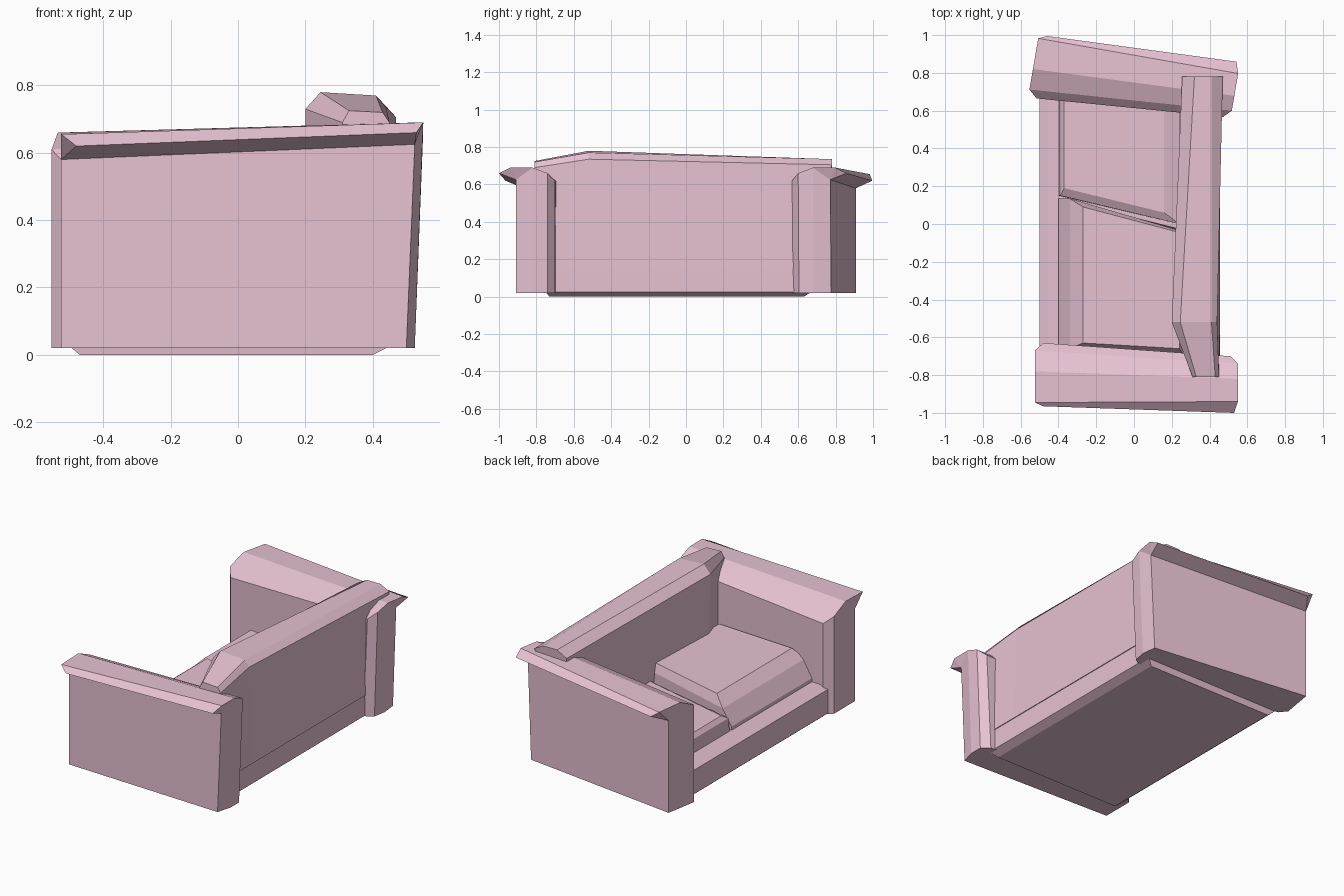
import bpy
from math import radians
from mathutils import Matrix

if "Cube" in bpy.data.objects:
    bpy.data.objects.remove(bpy.data.objects["Cube"])

pink = bpy.data.materials.new("pink_fabric")
pink.diffuse_color = (0.8, 0.54, 0.65, 1)
pink.use_nodes = True
pink.node_tree.nodes["Principled BSDF"].inputs["Base Color"].default_value = pink.diffuse_color


def loft(name, rings, caps=None, matrix=None, flat=True):
    """Skin equal-length rings of points; caps are face index lists within a ring."""
    n = len(rings[0])
    verts = [p for r in rings for p in r]
    caps = caps or [range(n)]
    faces = []
    for k in range(len(rings) - 1):
        a = k * n
        for i in range(n):
            j = (i + 1) % n
            faces.append((a + i, a + j, a + n + j, a + n + i))
    last = (len(rings) - 1) * n
    for c in caps:
        faces.append(tuple(c)[::-1])
        faces.append(tuple(last + i for i in c))
    me = bpy.data.meshes.new(name)
    me.from_pydata(verts, [], faces)
    if matrix:
        me.transform(matrix)
    import bmesh
    bm = bmesh.new()
    bm.from_mesh(me)
    bmesh.ops.recalc_face_normals(bm, faces=bm.faces)
    bm.to_mesh(me)
    bm.free()
    me.materials.append(pink)
    ob = bpy.data.objects.new(name, me)
    bpy.context.collection.objects.link(ob)
    return ob


# Arms: one section at the seat front, one at the back, with an outer lip
arm_front = [(-.525, -.87, .02), (-.525, -.87, .58), (-.48, -.965, .62),
             (-.525, -.945, .655), (-.525, -.78, .66), (-.525, -.67, .61),
             (-.48, -.63, .57), (-.48, -.63, .02), (-.525, -.67, .02),
             (-.525, -.78, .02)]
arm_back = [(.50, -.91, .02), (.525, -.91, .625), (.53, -1.0, .66),
            (.55, -.94, .69), (.55, -.82, .69), (.55, -.74, .66),
            (.51, -.70, .62), (.48, -.70, .02), (.525, -.74, .02),
            (.525, -.82, .02)]
arm_caps = [(0, 1, 4, 9), (1, 2, 3), (1, 3, 4), (9, 4, 5, 8), (8, 5, 6, 7)]
loft("near_arm", [arm_front, arm_back], arm_caps)
# The far arm is the same arm mirrored and knocked askew
askew = (Matrix.Translation((-.149, -.037, 0)) @ Matrix.Rotation(radians(-9.7), 4, 'Z')
         @ Matrix.Scale(-1, 4, (0, 1, 0)))
loft("far_arm", [arm_front, arm_back], arm_caps, askew)

# Base with bevelled foot and front rail
base = [(-.47, 0), (-.5, .025), (-.5, .17), (-.455, .195),
        (.45, .165), (.45, .025), (.4, 0)]
loft("base", [[(x, -.73 if z == 0 else -.75, z) for x, z in base],
              [(x, .63 if z == 0 else .67, z) for x, z in base]])

# Backrest: crooked beam-topped panel in three sections
back = [(-.81, [(.31, .15), (.31, .67), (.31, .69), (.33, .725),
                (.43, .72), (.45, .69), (.455, .15)]),
        (-.52, [(.22, .15), (.2, .69), (.2, .73), (.245, .78),
                (.41, .77), (.44, .735), (.455, .15)]),
        (.78, [(.26, .15), (.255, .67), (.255, .70), (.32, .735),
               (.41, .735), (.47, .705), (.455, .15)])]
loft("backrest", [[(x, y if z > .5 else min(y, .72), z) for x, z in sec]
                  for y, sec in back])


# Seat cushions: footprint, shoulder and smaller top
def cushion(name, *layers):
    loft(name, [[(x, y, z) for x, y in pts] for z, pts in layers])


cushion("near_cushion",
        (.17, [(-.4, -.66), (-.4, .135), (.26, -.03), (.26, -.69)]),
        (.215, [(-.4, -.66), (-.4, .135), (.26, -.03), (.26, -.69)]),
        (.31, [(-.34, -.66), (-.34, .135), (.26, -.04), (.26, -.69)]),
        (.365, [(-.27, -.63), (-.27, .09), (.24, -.045), (.24, -.66)]))
cushion("far_cushion",
        (.17, [(-.4, .15), (-.4, .67), (.24, .61), (.24, .0)]),
        (.27, [(-.39, .15), (-.39, .67), (.24, .61), (.24, .0)]),
        (.295, [(-.37, .19), (-.37, .67), (.16, .61), (.16, .06)]))
